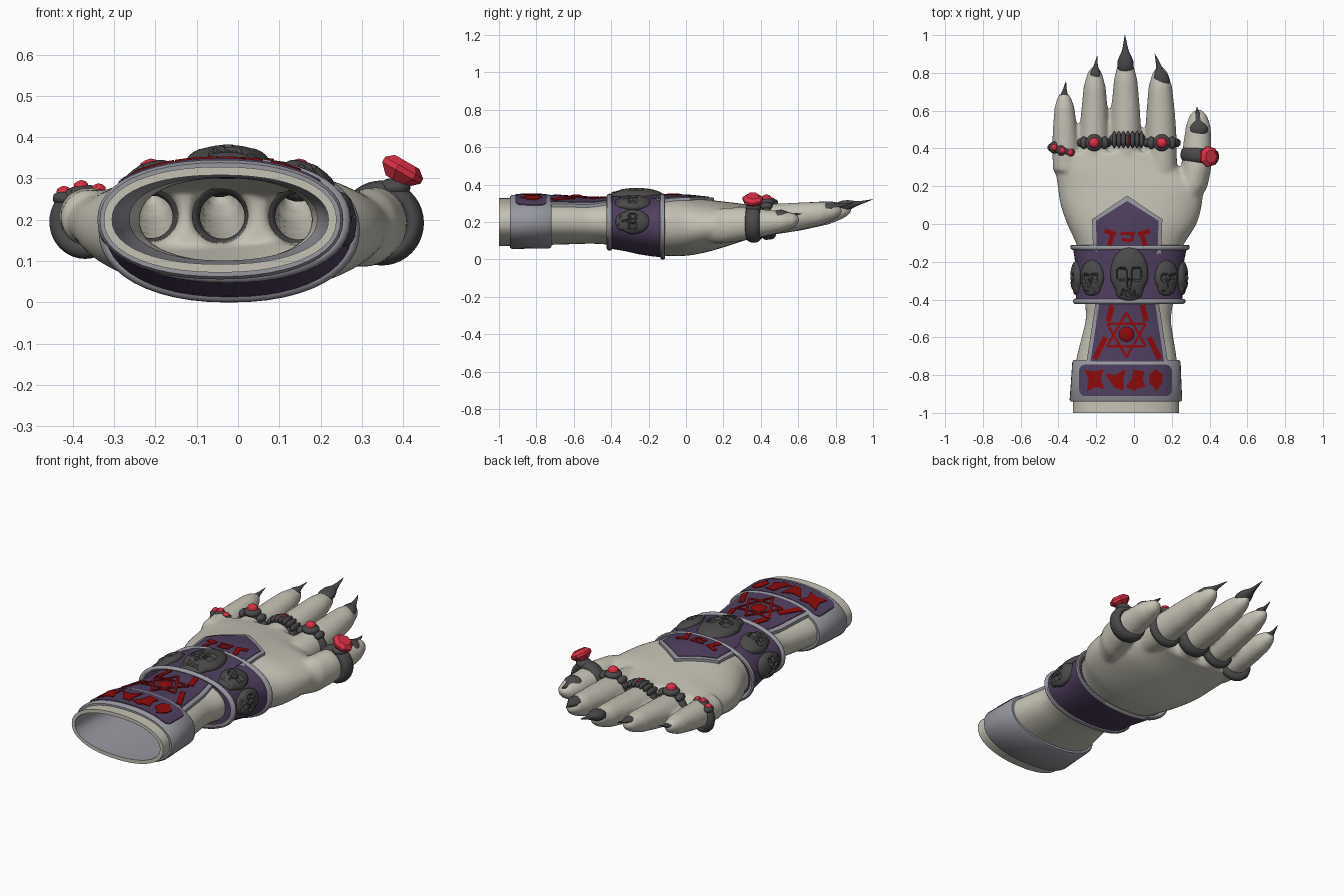
import bpy, bmesh, math
from mathutils import Matrix, Vector

cube = bpy.data.objects.get("Cube")
if cube:
    bpy.data.objects.remove(cube, do_unlink=True)


def material(name, rgb):
    m = bpy.data.materials.new(name)
    m.use_nodes = True
    m.diffuse_color = (*rgb, 1)
    m.node_tree.nodes["Principled BSDF"].inputs["Base Color"].default_value = (*rgb, 1)
    return m


SKIN = material("pale skin", (.56, .54, .46))
GREY = material("lavender trim", (.31, .31, .35))
PURPLE = material("purple cloth", (.08, .05, .115))
DARK = material("dark metal", (.07, .067, .067))
RUNE = material("rune red", (.27, .003, .003))
GEM = material("gem red", (.72, .03, .06))

# Hand cross-sections: y, centre x, centre z, half width, half height
HAND = [(-1.1, -.043, .2, .282, .128), (-.94, -.043, .2, .282, .128),
        (-.72, -.04, .203, .268, .125), (-.5, -.03, .2, .222, .115),
        (-.41, -.025, .2, .235, .12), (-.25, -.025, .185, .25, .142),
        (-.12, -.022, .175, .275, .157), (0, -.01, .175, .345, .157),
        (.1, -.015, .178, .376, .143), (.2, -.018, .187, .386, .123),
        (.3, -.095, .198, .325, .1), (.38, -.11, .203, .3, .082)]


def hand_linear(y):
    y = max(HAND[0][0], min(HAND[-1][0], y))
    for a, b in zip(HAND, HAND[1:]):
        if y <= b[0]:
            t = (y - a[0]) / (b[0] - a[0])
            return Vector([p + (q - p) * t for p, q in zip(a[1:], b[1:])])


def hand_at(y):
    return (hand_linear(y - .035) + hand_linear(y) * 2 + hand_linear(y + .035)) / 4


def oval(y, cx, cz, rx, rz, n=48, p=2.2):
    pts = []
    for i in range(n):
        c, s = math.cos(math.tau * i / n), math.sin(math.tau * i / n)
        pts.append((cx + rx * math.copysign(abs(c) ** (2 / p), c), y,
                    cz + rz * math.copysign(abs(s) ** (2 / p), s)))
    return pts


def section(y, ox=0, oz=None):
    cx, cz, rx, rz = hand_at(y)
    return oval(y, cx, cz, rx + ox, rz + (ox if oz is None else oz))


def loft(bm, rings, cap=True):
    rows = [[bm.verts.new(p) for p in r] for r in rings]
    for a, b in zip(rows, rows[1:]):
        for i in range(len(a)):
            j = (i + 1) % len(a)
            bm.faces.new((a[i], a[j], b[j], b[i]))
    if cap:
        bm.faces.new(rows[0][::-1])
        bm.faces.new(rows[-1])


def smooth(ob, angle=40):
    bpy.ops.object.select_all(action='DESELECT')
    ob.select_set(True)
    bpy.context.view_layer.objects.active = ob
    bpy.ops.object.shade_smooth_by_angle(angle=math.radians(angle))


def finish(bm, name, mat, angle=40):
    bmesh.ops.recalc_face_normals(bm, faces=bm.faces)
    me = bpy.data.meshes.new(name)
    bm.to_mesh(me)
    bm.free()
    me.materials.append(mat)
    ob = bpy.data.objects.new(name, me)
    bpy.context.collection.objects.link(ob)
    if angle:
        smooth(ob, angle)
    return ob


def band(name, rows, mat):
    bm = bmesh.new()
    loft(bm, [section(*r) for r in rows], False)
    finish(bm, name, mat)


# Fingers: base x, tip x, tip y, radius, tip rise
FINGERS = [(-.36, -.37, .7, .069, .04), (-.21, -.208, .835, .077, .06),
           (-.043, -.045, .885, .081, .065), (.145, .138, .835, .082, .06)]
TAPER = [(0, 1), (.3, 1.02), (.55, .93), (.8, .77), (.93, .52), (.98, .3), (1, .12)]
THUMB = [(.25, .1, .17, .085, .085), (.31, .2, .18, .08, .095), (.33, .3, .19, .08, .09),
         (.335, .42, .195, .075, .072), (.34, .52, .202, .066, .056),
         (.34, .58, .208, .045, .038), (.34, .605, .214, .015, .015)]


def hand_shell(name, palm_in, finger_in, voxel):
    bm = bmesh.new()
    loft(bm, [section(-1.1 + (1.48 - palm_in) * i / 50, -palm_in) for i in range(51)])
    for x0, x1, end, r, rise in FINGERS:
        loft(bm, [oval(.28 + (end - .28) * t, x0 + (x1 - x0) * t, .203 + rise * t ** 1.5,
                       max(r * f - finger_in, .006), max(r * f - finger_in, .006), 28, 2)
                  for t, f in TAPER])
    loft(bm, [oval(y, x, z, max(a - finger_in, .006), max(b - finger_in, .006), 28, 2)
              for x, y, z, a, b in THUMB])
    ob = finish(bm, name, SKIN)
    m = ob.modifiers.new("fuse", 'REMESH')
    m.mode, m.voxel_size = 'VOXEL', voxel
    m = ob.modifiers.new("soften", 'SMOOTH')
    m.factor, m.iterations = .5, 6
    for n in ("fuse", "soften"):
        bpy.ops.object.modifier_apply(modifier=n)
    # open the wrist end
    bm = bmesh.new()
    bm.from_mesh(ob.data)
    bmesh.ops.bisect_plane(bm, geom=bm.verts[:] + bm.edges[:] + bm.faces[:],
                           plane_co=(0, -1, 0), plane_no=(0, 1, 0), clear_inner=True)
    if palm_in:
        bmesh.ops.reverse_faces(bm, faces=bm.faces)
    bm.to_mesh(ob.data)
    bm.free()
    smooth(ob, 80)


hand_shell("hand", 0, 0, .011)
hand_shell("hand_inside", .016, .014, .014)
band("wrist_rim", [(-1, 0), (-1, -.02)], SKIN)
band("wrist_lining", [(-1 + .02 * i, -.02) for i in range(20)], GREY)

# Cuff and wrist strap
band("cuff", [(-.94, -.01), (-.94, .01), (-.93, .017), (-.83, .017), (-.73, .019),
              (-.72, .012), (-.72, -.01)], GREY)
band("strap", [(-.41, -.01, -.01), (-.41, .05, .02), (-.33, .035, .016), (-.25, .03, .016),
               (-.18, .028, .013), (-.125, .025, .009), (-.125, -.01, -.01)], PURPLE)
for label, y, ox, oz in (("front", -.41, .05, .02), ("back", -.125, .025, .009)):
    band("strap_rim_" + label,
         [(y + .014 * math.cos(a), ox + .014 * math.sin(a), oz + .012 * math.sin(a))
          for a in [math.tau * k / 10 for k in range(11)]], GREY)


def drape(name, outlines, off, mat, depth=.012):
    """Lay flat outlines over the back of the hand as thin plates."""
    bm = bmesh.new()
    for pts in outlines:
        bm.faces.new([bm.verts.new((x, y, 0)) for x, y in pts])
    bmesh.ops.triangulate(bm, faces=bm.faces)
    for axis in (0, 1):
        lo, hi = (f(v.co[axis] for v in bm.verts) for f in (min, max))
        for k in range(1, int((hi - lo) / .03) + 1):
            co, no = Vector(), Vector()
            co[axis], no[axis] = lo + k * .03, 1
            bmesh.ops.bisect_plane(bm, geom=bm.verts[:] + bm.edges[:] + bm.faces[:],
                                   plane_co=co, plane_no=no)
    for v in bm.verts:
        cx, cz, rx, rz = hand_at(v.co.y)
        u = min(.98, abs(v.co.x - cx) / (rx + off))
        v.co.z = cz + (rz + off) * (1 - u ** 2.2) ** (1 / 2.2)
    edges = [e for e in bm.edges if e.is_boundary]
    skirt = bmesh.ops.extrude_edge_only(bm, edges=edges)["geom"]
    for v in skirt:
        if isinstance(v, bmesh.types.BMVert):
            v.co.z -= depth
    finish(bm, name, mat, 30)


def stroke(a, b, w=.012):
    a, b = Vector(a), Vector(b)
    s = (b - a).orthogonal().normalized() * w / 2
    return [a + s, b + s, b - s, a - s]


MID = -.036


def panel(inset):
    half = [(.215 - inset, -.73), (.165 - inset, -.4), (.182 - inset, -.1),
            (.186 - inset, .025 - inset * .4)]
    return ([(MID + x, y) for x, y in half] + [(MID, .15 - inset * 1.4)]
            + [(MID - x, y) for x, y in half[::-1]])


drape("panel_trim", [panel(0)], .014, GREY, .016)
drape("panel", [panel(.02)], .017, PURPLE)
bx, by, k = .245, .083, .03
corners = [(bx - k + k * math.cos(a), by - k + k * math.sin(a))
           for a in [math.pi / 8 * i for i in range(5)]]
drape("cuff_panel", [[(-.045 + sx * x, -.828 + sy * y)
                      for sx, sy in ((1, 1), (-1, 1), (-1, -1), (1, -1))
                      for x, y in corners[::sx * sy]]], .021, PURPLE)

# Red star, bars and runes
star = [Vector((MID - .004 + .118 * math.sin(i * math.tau / 6),
                -.587 + .118 * math.cos(i * math.tau / 6))) for i in range(6)]
drape("star", [stroke(star[i], star[(i + 2) % 6], .013) for i in range(6)], .021, RUNE)
bars = []
for s in (-1, 1):
    bars.append(stroke((MID + s * .172, -.715), (MID + s * .115, -.6), .028))
    bars.append(stroke((MID + s * .1, -.515), (MID + s * .08, -.43), .028))
    bars.append(stroke((MID + s * .12, -.035), (MID + s * .06, -.055), .024))
    bars.append(stroke((MID + s * .075, -.045), (MID + s * .095, -.115), .024))
for a, b in (((-.035, -.05), (.04, -.05)), ((.03, -.04), (.025, -.09)), ((-.03, -.08), (.02, -.09))):
    bars.append(stroke((MID + a[0], a[1]), (MID + b[0], b[1]), .017))
drape("bars", bars, .021, RUNE)
GLYPHS = [[(-1, 1), (-.1, .8), (.9, 1), (.6, .1), (1, -.8), (.1, -.6), (-.8, -1), (-.6, 0)],
          [(-1, .6), (0, .5), (1, 1), (.8, -.1), (.9, -.9), (0, -.7), (-.5, -.1)],
          [(-.2, 1), (.9, .8), (.7, .1), (1, -.6), (.2, -.7), (0, -1), (-1, -.6), (-.4, .1)],
          [(0, 1), (.7, .5), (.6, -.3), (0, -1), (-.2, -.6), (-.7, -.3), (-.6, .6)]]
drape("glyphs", [[(-.208 + .108 * i + .053 * x, -.828 + .058 * y) for x, y in g]
                 for i, g in enumerate(GLYPHS)], .025, RUNE)


def ball(name, loc, size, mat, facets=3, angle=40):
    bm = bmesh.new()
    bmesh.ops.create_icosphere(bm, subdivisions=facets, radius=1)
    bm.transform(Matrix.LocRotScale(Vector(loc), None, Vector(size)))
    finish(bm, name, mat, angle)


ball("star_jewel", (MID - .004, -.587, .328), (.045, .045, .02), RUNE)


# Skulls around the strap
def skull(name, deg, y, size):
    bm = bmesh.new()
    bmesh.ops.create_icosphere(bm, subdivisions=5 if size[0] > .08 else 4, radius=1)
    for v in bm.verts:
        x, t, z = v.co
        dent = 0
        if z > 0:
            for ex, ey, w, h, d in ((.38, .0, .25, .22, .35), (0, -.33, .12, .14, .25)):
                if ((abs(x) - ex) / w) ** 4 + ((t - ey) / h) ** 4 < 1:
                    dent = d
            if -.82 < t < -.58 and abs(x) < .45:
                dent = .08 + .12 * (math.sin(x * 30) > .3)
        v.co.z = z - dent
        if t < -.2:
            v.co.x *= 1 - .1 * min(1, (-.2 - t) * 3) + .8 * max(0, -.6 - t)
    a = math.radians(deg)
    cx, cz, rx, rz = hand_at(y) + Vector((0, 0, .032, .014))
    c, s = math.cos(a), math.sin(a)
    loc = Vector((cx + rx * math.copysign(abs(c) ** .91, c), y, cz + rz * abs(s) ** .91))
    n = Vector((c / rx, 0, s / rz)).normalized()
    across = Vector((0, 1, 0)).cross(n)
    rot = Matrix((across, (0, 1, 0), n)).transposed().to_4x4()
    bm.transform(Matrix.Translation(loc) @ rot @ Matrix.Diagonal((*size, 1)))
    finish(bm, name, DARK, 35)


skull("skull_centre", 90, -.265, (.1, .145, .042))
for side, s in (("left", -1), ("right", 1)):
    skull("skull_upper_" + side, 90 + s * 43, -.285, (.068, .095, .034))
    skull("skull_side_" + side, 90 + s * 86, -.285, (.066, .092, .034))

# Claws: base, tip, half width
CLAWS = {"little": ((-.373, .605, .235), (-.36, .755, .275), .036),
         "ring": ((-.207, .75, .275), (-.195, .89, .3), .029),
         "middle": ((-.045, .79, .28), (-.048, 1, .322), .043),
         "index": ((.148, .71, .27), (.11, .9, .305), .043),
         "thumb": ((.343, .455, .228), (.333, .62, .245), .052)}
for name, (a, b, w) in CLAWS.items():
    bm = bmesh.new()
    rings = []
    for t, f in ((0, .3), (.08, .75), (.2, 1), (.35, .97), (.46, .75), (.57, .48),
                 (.72, .28), (.86, .16), (1, .02)):
        p = Vector(a).lerp(Vector(b), t)
        p.x += (b[0] - a[0]) * (t * t - t)
        p.z += (b[2] - a[2]) * (t * t - t) * .6
        rings.append(oval(p.y, p.x, p.z, w * f, w * f * .7, 14, 2))
    loft(bm, rings)
    finish(bm, "claw_" + name, DARK, 60)


# Finger rings
def ring(name, loc, radius, wide, turn):
    bpy.ops.mesh.primitive_torus_add(location=loc, rotation=(math.pi / 2, 0, math.radians(turn)),
                                     major_radius=radius, minor_radius=.024,
                                     major_segments=40, minor_segments=12)
    ob = bpy.context.object
    ob.name, ob.scale.z = name, wide
    ob.data.materials.append(DARK)
    smooth(ob, 60)


ring("ring_little", (-.37, .388, .195), .066, 1, -15)
ring("ring_third", (-.21, .43, .207), .076, 1, 0)
ring("ring_middle", (-.038, .447, .208), .078, 1.4, 0)
ring("ring_index", (.145, .43, .207), .079, 1, 0)
ring("ring_thumb", (.348, .362, .192), .079, 1.6, -6)
for name, x in (("third", -.211), ("index", .147)):
    ball("bezel_" + name, (x, .43, .305), (.045, .045, .024), DARK)
    ball("gem_" + name, (x, .43, .324), (.029, .029, .024), GEM, 2, 0)
    for s in (-1, 1):
        ball("bezel_knob_" + name, (x + s * .055, .43, .285), (.022, .034, .022), DARK, 2)
for i in range(-3, 4):
    ball("middle_ring_rib", (-.032 + i * .024, .447, .308 - .003 * i * i), (.013, .046, .02), DARK, 2)
ball("middle_ring_slit", (-.032, .447, .322), (.006, .03, .01), GEM, 2, 0)
for x, y, z in ((-.422, .405, .262), (-.38, .39, .276), (-.338, .378, .268)):
    ball("little_bezel", (x, y, z - .01), (.028, .033, .019), DARK, 2)
    ball("little_gem", (x, y, z + .003), (.019, .019, .017), GEM, 2, 0)

# Large cut gem on the thumb
bm = bmesh.new()
loft(bm, [[(r * math.cos(math.tau * i / 7), r * math.sin(math.tau * i / 7), h) for i in range(7)]
          for r, h in ((.03, -.03), (.056, -.006), (.056, .008), (.036, .024))])
bm.transform(Matrix.Translation((.396, .357, .32)) @ Matrix.Rotation(math.radians(30), 4, 'Y'))
finish(bm, "gem_thumb", GEM, 0)
ball("bezel_thumb", (.378, .36, .277), (.04, .042, .024), DARK)
